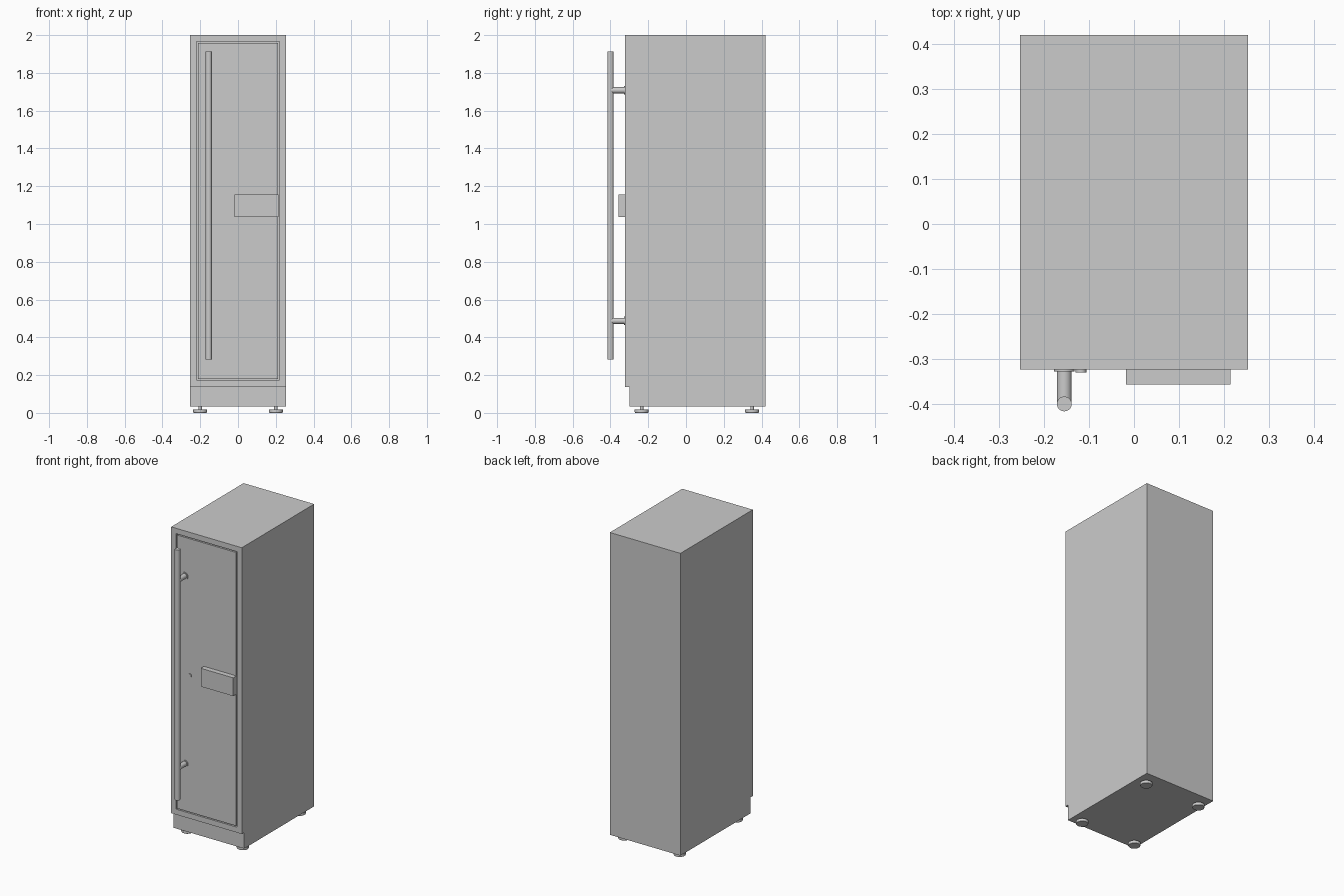
import bpy, bmesh
from mathutils import Matrix, Vector

if "Cube" in bpy.data.objects:
    bpy.data.objects.remove(bpy.data.objects["Cube"])

HALF_W, FRONT, BACK, TOP = 0.254, -0.324, 0.42, 2.0
BASE, PLINTH_TOP, PLINTH_FRONT = 0.034, 0.138, -0.30
FRAME, GAP, RECESS = 0.035, 0.007, 0.025


def finish(name, bm):
    mesh = bpy.data.meshes.new(name)
    bmesh.ops.recalc_face_normals(bm, faces=bm.faces)
    bm.to_mesh(mesh)
    bm.free()
    obj = bpy.data.objects.new(name, mesh)
    bpy.context.collection.objects.link(obj)
    return obj


def box(name, lo, hi):
    lo, hi = Vector(lo), Vector(hi)
    bm = bmesh.new()
    mat = Matrix.Translation((lo + hi) / 2) @ Matrix.Diagonal((*(hi - lo), 1))
    bmesh.ops.create_cube(bm, size=1, matrix=mat)
    return finish(name, bm)


def add_rod(bm, start, end, r1, r2=None):
    start, end = Vector(start), Vector(end)
    axis = end - start
    rot = Vector((0, 0, 1)).rotation_difference(axis).to_matrix().to_4x4()
    bmesh.ops.create_cone(bm, cap_ends=True, segments=40, radius1=r1,
                          radius2=r1 if r2 is None else r2, depth=axis.length,
                          matrix=Matrix.Translation((start + end) / 2) @ rot)


def rods(name, parts):
    bm = bmesh.new()
    for part in parts:
        add_rod(bm, *part)
    obj = finish(name, bm)
    bpy.ops.object.select_all(action='DESELECT')
    obj.select_set(True)
    bpy.context.view_layer.objects.active = obj
    bpy.ops.object.shade_smooth_by_angle(angle=0.6)
    return obj


# Cabinet: side profile with recessed plinth, extruded across the width
bm = bmesh.new()
profile = [(PLINTH_FRONT, BASE), (BACK, BASE), (BACK, TOP), (FRONT, TOP),
           (FRONT, PLINTH_TOP), (PLINTH_FRONT, PLINTH_TOP)]
side = bm.faces.new([bm.verts.new((-HALF_W, y, z)) for y, z in profile])
ext = bmesh.ops.extrude_face_region(bm, geom=[side])["geom"]
bmesh.ops.translate(bm, vec=(2 * HALF_W, 0, 0),
                    verts=[v for v in ext if isinstance(v, bmesh.types.BMVert)])
bmesh.ops.recalc_face_normals(bm, faces=bm.faces)

# Door opening: inset the front face and push it back
front = max((f for f in bm.faces if f.normal.y < -0.9), key=lambda f: f.calc_area())
bmesh.ops.inset_region(bm, faces=[front], thickness=FRAME, use_even_offset=True)
bmesh.ops.inset_region(bm, faces=[front], thickness=0.0001, use_even_offset=True)
bmesh.ops.translate(bm, vec=(0, RECESS, 0), verts=front.verts)
finish("cabinet_body", bm)

# Flush door with a narrow gap all round
edge = FRAME + GAP
box("door", (-HALF_W + edge, FRONT, PLINTH_TOP + edge),
    (HALF_W - edge, FRONT + RECESS - 0.001, TOP - edge))

# Control panel box on the door
box("control_panel", (-0.018, -0.357, 1.037), (0.215, FRONT + 0.002, 1.156))

# Long bar handle with two standoffs and wall flanges
HX, HY = -0.155, -0.40
rods("handle_bar", [((HX, HY, 0.283), (HX, HY, 1.912), 0.0165)])
for label, z in (("lower", 0.487), ("upper", 1.708)):
    rods(label + "_handle_standoff", [
        ((HX, HY, z), (HX, FRONT + 0.002, z), 0.0165),
        ((HX, FRONT - 0.004, z), (HX, FRONT + 0.002, z), 0.023)])

# Key lock
LX, LZ = -0.118, 1.07
rods("key_lock", [((LX, FRONT - 0.006, LZ), (LX, FRONT + 0.002, LZ), 0.012)])

# Levelling feet: flat pad on a threaded stem
for ylabel, y in (("front", -0.235), ("back", 0.35)):
    for xlabel, x in (("left", -0.2), ("right", 0.2)):
        rods(f"{ylabel}_{xlabel}_foot", [
            ((x, y, 0), (x, y, 0.005), 0.034, 0.037),
            ((x, y, 0.005), (x, y, 0.017), 0.037),
            ((x, y, 0.017), (x, y, BASE + 0.002), 0.009)])
